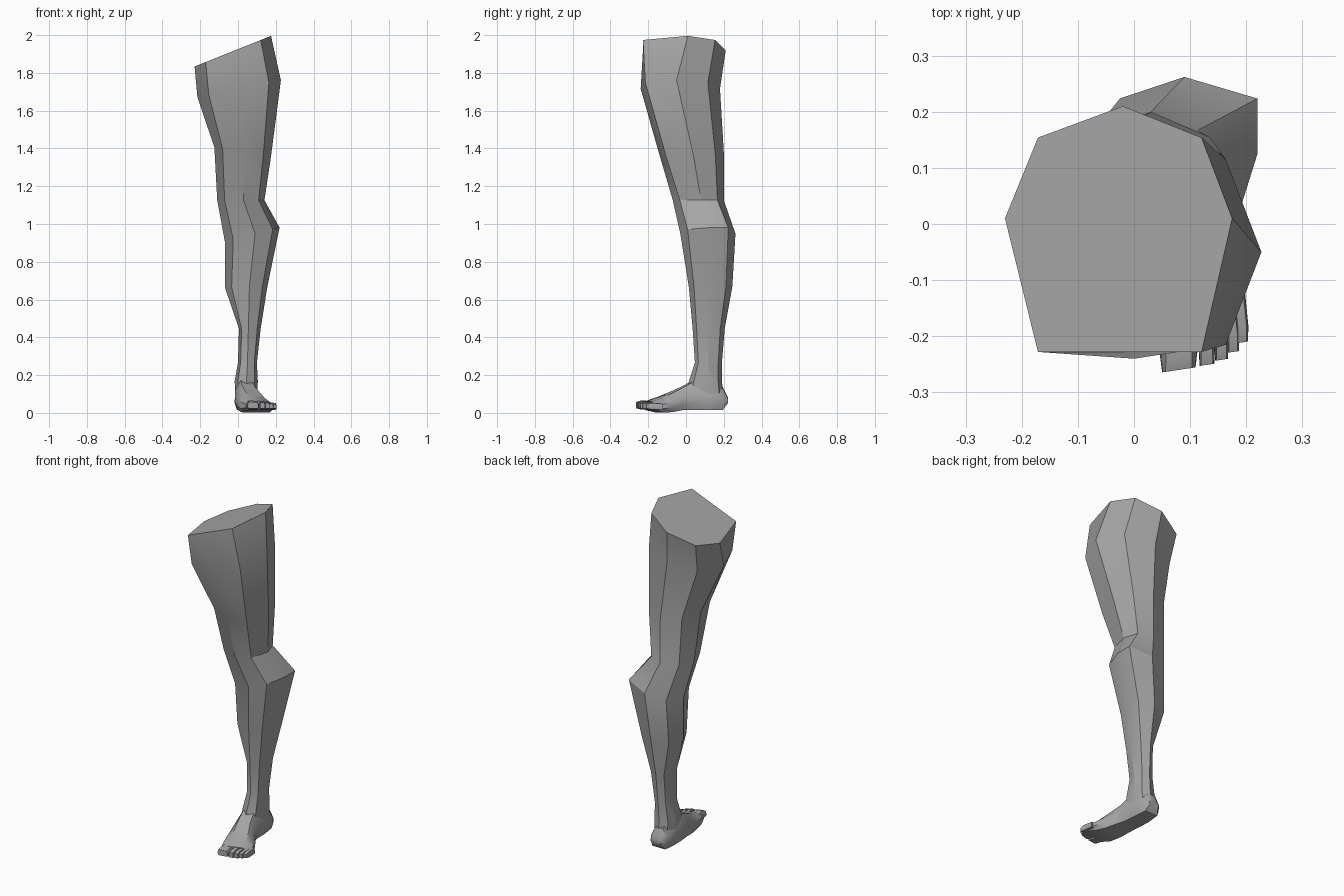
import bpy, bmesh, math

skin = bpy.data.materials.new("plain grey")
skin.diffuse_color = (0.38, 0.38, 0.38, 1)


def loft(name, rings, angle=28):
    """Skin a list of equal-length vertex rings and cap both ends."""
    bm = bmesh.new()
    loops = [[bm.verts.new(p) for p in ring] for ring in rings]
    for a, b in zip(loops, loops[1:]):
        n = len(a)
        for i in range(n):
            j = (i + 1) % n
            bm.faces.new((a[i], a[j], b[j], b[i]))
    bm.faces.new(loops[0])
    bm.faces.new(loops[-1])
    bmesh.ops.recalc_face_normals(bm, faces=bm.faces)
    mesh = bpy.data.meshes.new(name)
    bm.to_mesh(mesh)
    bm.free()
    mesh.materials.append(skin)
    obj = bpy.data.objects.new(name, mesh)
    bpy.context.collection.objects.link(obj)
    bpy.ops.object.select_all(action='DESELECT')
    obj.select_set(True)
    bpy.context.view_layer.objects.active = obj
    bpy.ops.object.shade_smooth_by_angle(angle=math.radians(angle))
    return obj


def leg_ring(z, tilt, xl, xr, yf, yb, cx, cy, front, bulge):
    """Eight-sided ring; front and bulge push out the front and rear outer corners."""
    k = 0.72
    l, r, f, b = xl - cx, xr - cx, yf - cy, yb - cy
    pts = [(r, 0), (r * bulge, b * k), (0, b), (l * k, b * k),
           (l, 0), (l * k, f * front), (0, f), (r * k, f * front)]
    return [(cx + x, cy + y, z + tilt * (cx + x)) for x, y in pts]


def foot_ring(y, xl, xr, zb, zt, slant=0.0, crown=0.5):
    """Eight-sided upright section with a flat sole and a narrower top."""
    cx, w, h = (xl + xr) / 2, (xr - xl) / 2, zt - zb
    pts = [(-0.8, 0), (0.8, 0), (1, 0.25), (0.95, 0.55), (crown, 0.93),
           (-crown, 1), (-0.95, 0.65), (-1, 0.25)]
    return [(cx + w * x, y + slant * w * x, zb + h * z) for x, z in pts]


# thigh, knee, calf and ankle: height, tilt, left, right, front, back, centre, corners
loft("leg", [leg_ring(*r) for r in (
    (1.93, 0.40, -0.23, 0.175, -0.228, 0.21, -0.02, 0.01, 1.0, 0.72),
    (1.72, 0.20, -0.215, 0.227, -0.24, 0.18, 0.0, -0.05, 0.87, 0.72),
    (1.39, -0.15, -0.125, 0.175, -0.145, 0.20, 0.03, 0.04, 0.8, 0.72),
    (1.13, 0.0, -0.11, 0.14, -0.07, 0.20, 0.03, 0.08, 0.75, 0.75),
    (0.93, 0.25, -0.07, 0.22, -0.03, 0.262, 0.09, 0.125, 0.75, 1.0),
    (0.67, 0.0, -0.07, 0.155, 0.015, 0.245, 0.06, 0.125, 0.75, 0.9),
    (0.45, 0.0, 0.005, 0.12, 0.035, 0.205, 0.055, 0.12, 0.75, 0.75),
    (0.27, 0.0, 0.0, 0.10, 0.047, 0.19, 0.05, 0.12, 0.75, 0.72),
    (0.17, 0.0, -0.018, 0.105, 0.015, 0.19, 0.045, 0.12, 0.75, 0.72),
    (0.09, 0.0, -0.012, 0.10, 0.0, 0.20, 0.045, 0.12, 0.75, 0.72),
)])

# heel, arch, instep and ball
loft("foot", [foot_ring(*r) for r in (
    (0.222, 0.01, 0.08, 0.055, 0.085),
    (0.195, -0.01, 0.095, 0.02, 0.14),
    (0.12, -0.018, 0.105, 0.018, 0.17),
    (0.04, -0.018, 0.11, 0.02, 0.18),
    (-0.01, -0.014, 0.125, 0.02, 0.15),
    (-0.08, 0.0, 0.16, 0.008, 0.115, 0.15),
    (-0.14, 0.015, 0.185, 0.006, 0.088, 0.3),
    (-0.195, 0.04, 0.195, 0.02, 0.068, 0.4),
)], 40)

# five toes: centre, half width, tip
toes = [(0.08, 0.033, -0.264), (0.13, 0.0145, -0.255), (0.156, 0.0125, -0.246),
        (0.177, 0.011, -0.232), (0.193, 0.011, -0.215)]
for i, (x, w, tip) in enumerate(toes):
    h = 0.066 - 0.003 * i
    loft("toe_%d" % (i + 1), [
        foot_ring(tip + 0.09, x - w - 0.006, x + w - 0.006, 0.02, h, 0.2, 0.7),
        foot_ring(tip + 0.03, x - w, x + w, 0.022, h + 0.004, 0.2, 0.7),
        foot_ring(tip + 0.004, x - w * 0.9, x + w * 0.9, 0.028, h - 0.004, 0.15, 0.8)], 40)

# settle the sole on the floor
for obj in bpy.context.collection.objects:
    obj.location.z -= 0.004
